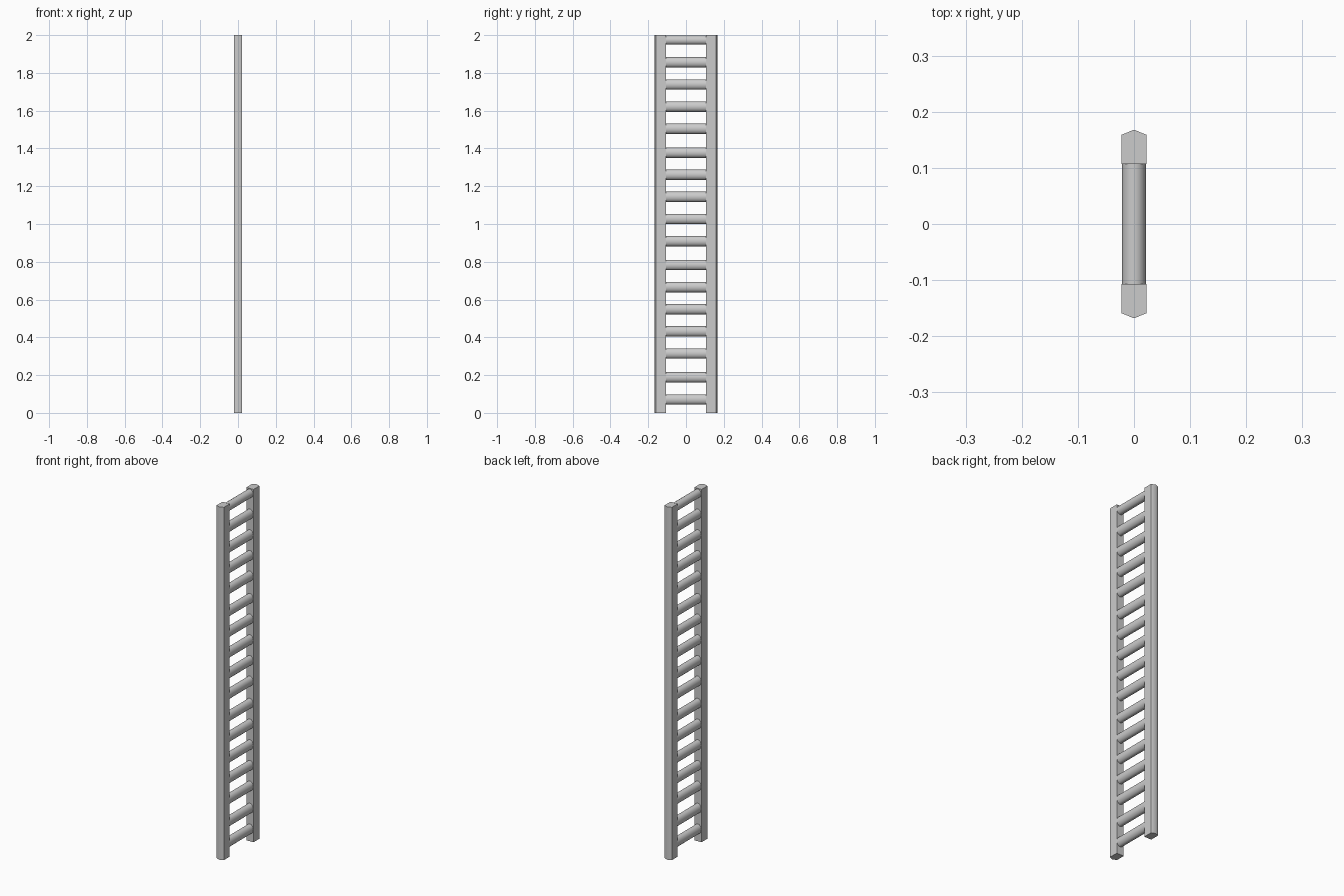
import bpy, bmesh, math

if "Cube" in bpy.data.objects:
    bpy.data.objects.remove(bpy.data.objects["Cube"])

HEIGHT = 2.0
INNER, SHOULDER, APEX, HALF_W = 0.1065, 0.159, 0.168, 0.0223


def finish(name, bm):
    bmesh.ops.recalc_face_normals(bm, faces=bm.faces)
    mesh = bpy.data.meshes.new(name)
    bm.to_mesh(mesh)
    bm.free()
    obj = bpy.data.objects.new(name, mesh)
    bpy.context.collection.objects.link(obj)
    bpy.ops.object.select_all(action='DESELECT')
    obj.select_set(True)
    bpy.context.view_layer.objects.active = obj
    bpy.ops.object.shade_smooth_by_angle(angle=math.radians(50))
    return obj


# Side rails: five-sided section with a shallow ridge on the outside
def rail(name, side):
    profile = [(-HALF_W, INNER), (HALF_W, INNER), (HALF_W, SHOULDER),
               (0, APEX), (-HALF_W, SHOULDER)]
    bm = bmesh.new()
    base = bm.faces.new([bm.verts.new((x, side * y, 0)) for x, y in profile])
    ext = bmesh.ops.extrude_face_region(bm, geom=[base], use_keep_orig=True)
    top = [g for g in ext['geom'] if isinstance(g, bmesh.types.BMVert)]
    bmesh.ops.translate(bm, verts=top, vec=(0, 0, HEIGHT))
    return finish(name, bm)


# Rungs: slightly tall oval bars running between the rails
def rung(name, z, half_z):
    bm = bmesh.new()
    n = 16
    rings = []
    for y in (-INNER - 0.003, INNER + 0.003):
        rings.append([bm.verts.new((0.0215 * math.cos(2 * math.pi * i / n), y,
                                    z + half_z * math.sin(2 * math.pi * i / n)))
                      for i in range(n)])
    a, b = rings
    for i in range(n):
        j = (i + 1) % n
        bm.faces.new((a[i], a[j], b[j], b[i]))
    bm.faces.new(a)
    bm.faces.new(b)
    return finish(name, bm)


rail("left_rail", -1)
rail("right_rail", 1)

# Rungs are spaced in groups of five, with a slightly wider gap between groups
for i in range(17):
    z = 1.973 - 0.595 * (i // 5) - 0.1172 * (i % 5)
    rung(f"rung_{17 - i:02d}", z, 0.024 if i == 0 else 0.0275)
